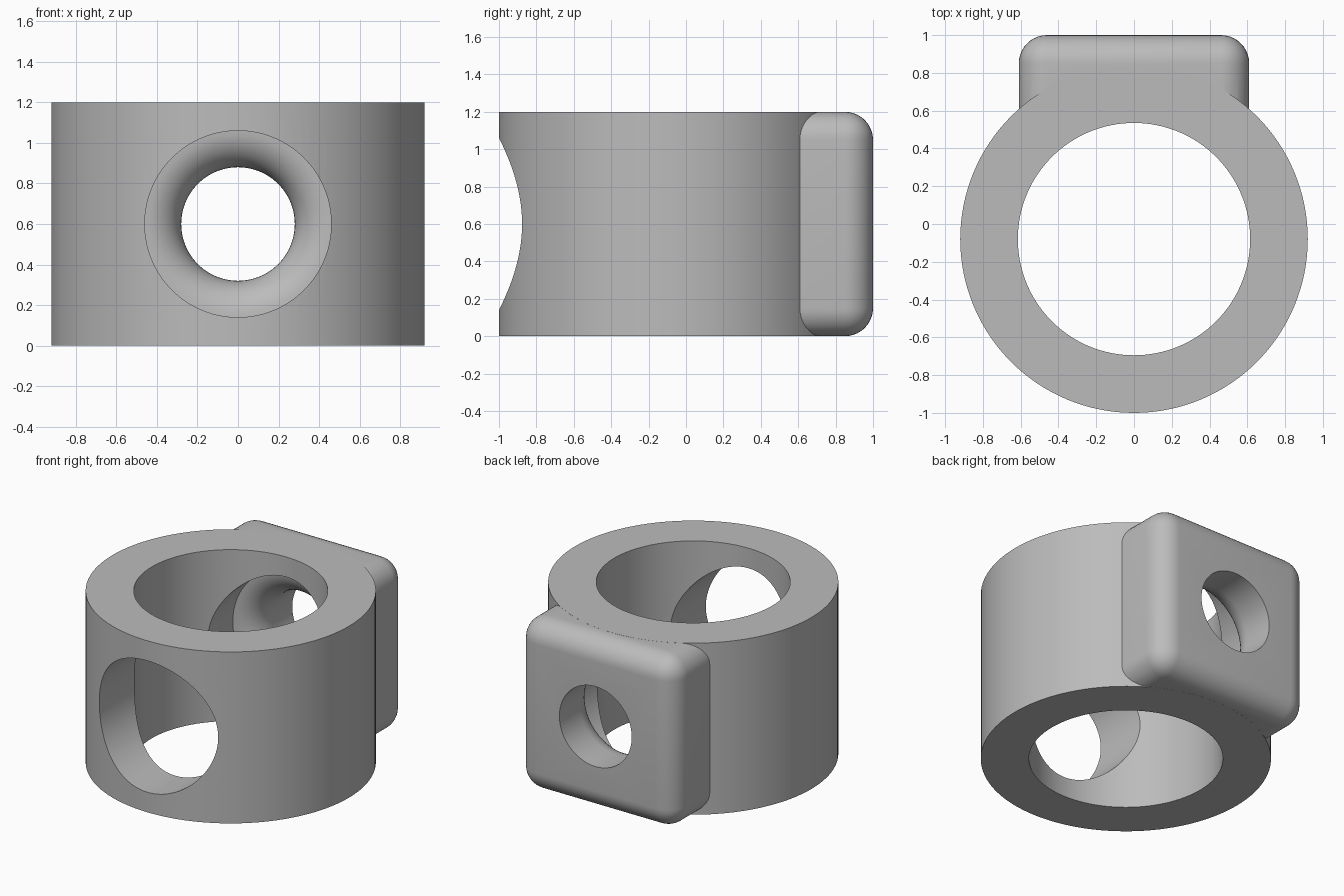
import bpy, bmesh, math
from mathutils import Matrix

cube = bpy.data.objects.get("Cube")
if cube:
    bpy.data.objects.remove(cube, do_unlink=True)

RING_Y, HEIGHT = -0.08, 1.2
MID = HEIGHT / 2

grey = bpy.data.materials.new("plain grey")
grey.use_nodes = True
grey.diffuse_color = (0.5, 0.5, 0.5, 1)
grey.node_tree.nodes["Principled BSDF"].inputs["Base Color"].default_value = (0.5, 0.5, 0.5, 1)


def add_object(name, bm):
    bmesh.ops.recalc_face_normals(bm, faces=bm.faces)
    mesh = bpy.data.meshes.new(name)
    bm.to_mesh(mesh)
    bm.free()
    mesh.materials.append(grey)
    obj = bpy.data.objects.new(name, mesh)
    bpy.context.collection.objects.link(obj)
    return obj


def turned(name, profile, matrix, steps=128):
    """Closed solid turned about its axis from (radius, height) points."""
    bm = bmesh.new()
    rings = []
    for r, h in profile:
        rings.append([bm.verts.new((r * math.cos(a), r * math.sin(a), h))
                      for a in (2 * math.pi * i / steps for i in range(steps))])
    for low, high in zip(rings, rings[1:]):
        for i in range(steps):
            j = (i + 1) % steps
            bm.faces.new((low[i], low[j], high[j], high[i]))
    bm.faces.new(rings[0])
    bm.faces.new(rings[-1])
    bm.transform(matrix)
    return add_object(name, bm)


def combine(target, tool, operation):
    mod = target.modifiers.new(tool.name, "BOOLEAN")
    mod.operation = operation
    mod.solver = "EXACT"
    mod.object = tool
    bpy.context.view_layer.objects.active = target
    bpy.ops.object.modifier_apply(modifier=mod.name)
    bpy.data.objects.remove(tool, do_unlink=True)


# Main collar
upright = Matrix.Translation((0, RING_Y, 0))
collar = turned("collar_body", [(0.92, 0), (0.92, HEIGHT)], upright)

# Rounded mounting block on the back
bm = bmesh.new()
bmesh.ops.create_cube(bm, size=1)
bm.transform(Matrix.Translation((0, 0.65, MID)) @ Matrix.Diagonal((1.22, 0.7, HEIGHT - 0.001, 1)))
bmesh.ops.bevel(bm, geom=list(bm.edges), offset=0.15, segments=10, profile=0.5, affect="EDGES")
combine(collar, add_object("back_block", bm), "UNION")

# Vertical bore
combine(collar, turned("vertical_bore", [(0.615, -0.2), (0.615, HEIGHT + 0.2)], upright), "DIFFERENCE")

# Cross hole: wide at the front, then a rounded throat to a narrow rear hole
wide, narrow, throat = 0.46, 0.28, 0.6
fillet = wide - narrow
profile = [(wide, -1.3)]
for i in range(13):
    a = math.pi / 2 * i / 12
    profile.append((wide - fillet * math.sin(a), throat + fillet * (1 - math.cos(a))))
profile = [(r, y) for r, y in profile]
profile.append((narrow, 1.3))
# Convex lip: the curve meets the narrow hole tangentially
along_y = Matrix.Translation((0, 0, MID)) @ Matrix.Rotation(-math.pi / 2, 4, "X")
combine(collar, turned("cross_hole", profile, along_y), "DIFFERENCE")

# Smooth shading with crisp machined edges
bpy.ops.object.select_all(action="DESELECT")
collar.select_set(True)
bpy.context.view_layer.objects.active = collar
bpy.ops.object.shade_smooth_by_angle(angle=math.radians(25))
